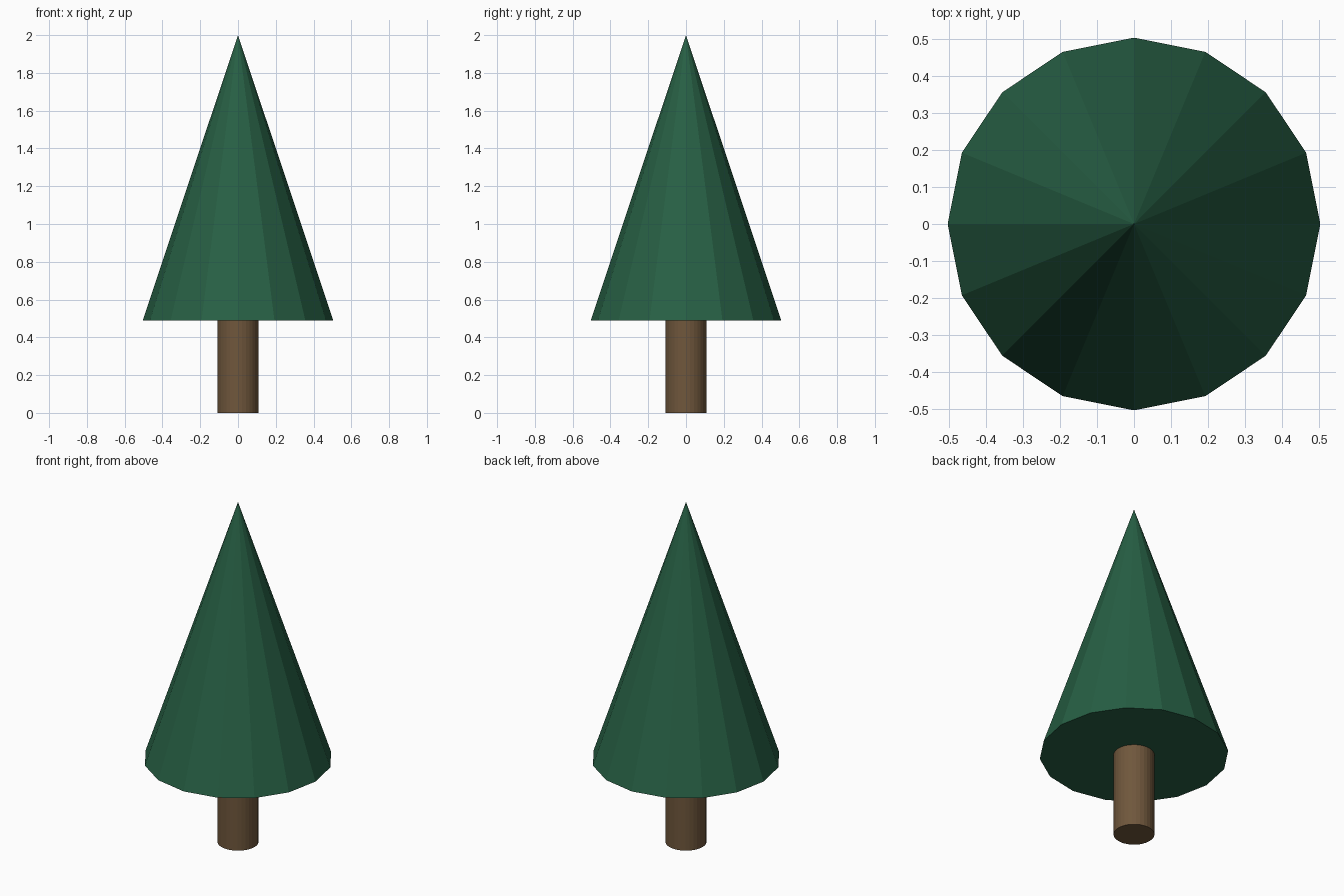
import bpy

cube = bpy.data.objects.get("Cube")
if cube:
    bpy.data.objects.remove(cube, do_unlink=True)


def make_material(name, color):
    mat = bpy.data.materials.new(name)
    mat.use_nodes = True
    mat.diffuse_color = color
    mat.node_tree.nodes["Principled BSDF"].inputs["Base Color"].default_value = color
    return mat


def make_round_part(name, sides, bottom_radius, top_radius, z_low, z_high, mat):
    bpy.ops.mesh.primitive_cone_add(
        vertices=sides, radius1=bottom_radius, radius2=top_radius,
        depth=z_high - z_low, location=(0, 0, (z_low + z_high) / 2))
    part = bpy.context.object
    part.name = part.data.name = name
    part.data.materials.append(mat)
    return part


pine_green = make_material("pine green", (0.02, 0.115, 0.058, 1))
bark_brown = make_material("bark brown", (0.16, 0.095, 0.045, 1))

# Faceted cone of foliage
make_round_part("foliage", 16, 0.504, 0, 0.49, 2, pine_green)

# Round trunk, ending just inside the foliage
make_round_part("trunk", 32, 0.109, 0.109, 0, 0.5, bark_brown)
